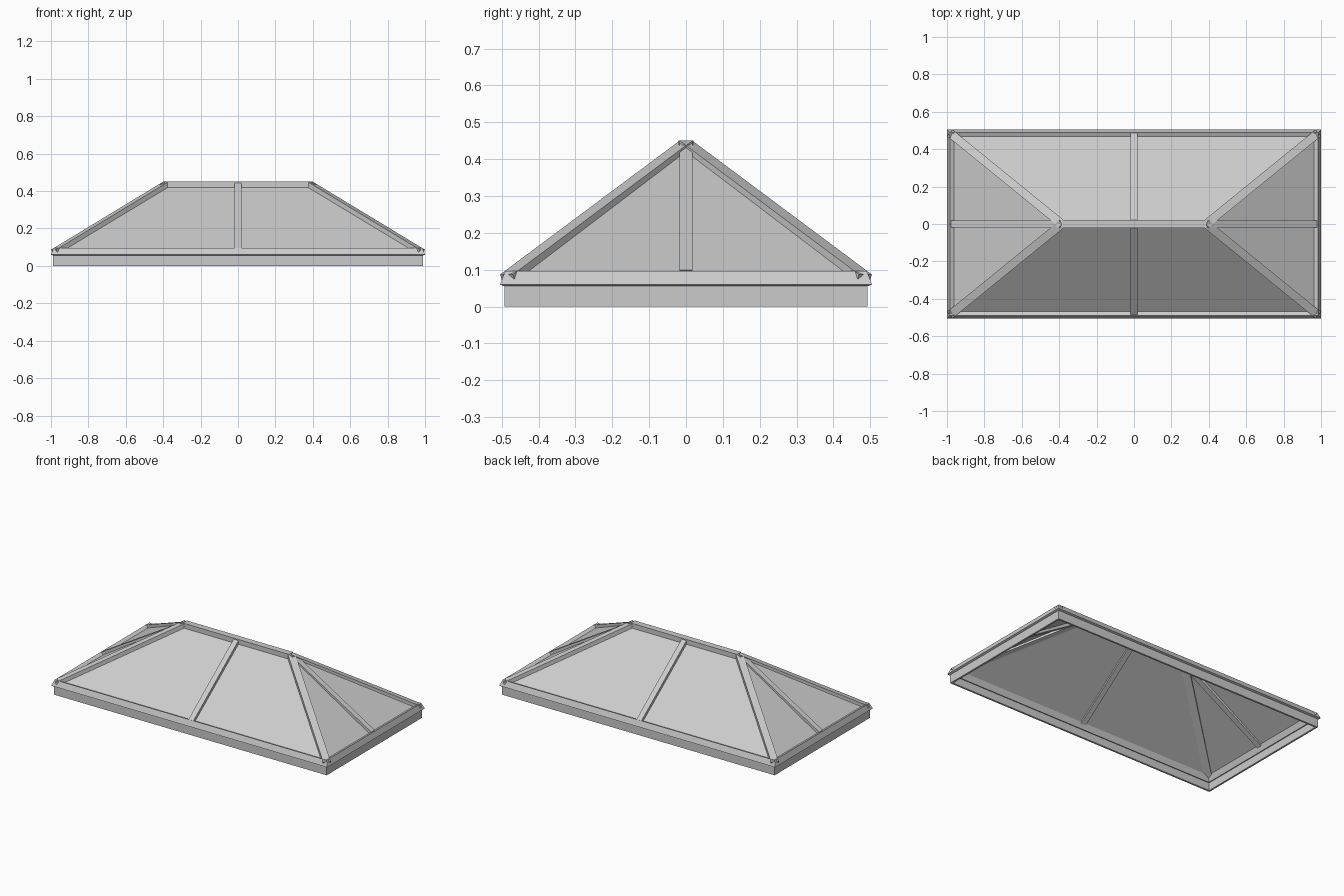
import bpy, bmesh
from mathutils import Vector

if "Cube" in bpy.data.objects:
    bpy.data.objects.remove(bpy.data.objects["Cube"])


def make(name, verts, faces):
    me = bpy.data.meshes.new(name)
    me.from_pydata([tuple(v) for v in verts], [], faces)
    bm = bmesh.new()
    bm.from_mesh(me)
    bmesh.ops.recalc_face_normals(bm, faces=bm.faces)
    bm.to_mesh(me)
    bm.free()
    ob = bpy.data.objects.new(name, me)
    bpy.context.collection.objects.link(ob)
    return ob


def ring(name, profile):
    """Mitred rectangular frame; profile is (inset, z) from the outer rectangle."""
    n = len(profile)
    verts = [(sx * (1.0 - d), sy * (0.505 - d), z)
             for sx, sy in ((-1, -1), (1, -1), (1, 1), (-1, 1)) for d, z in profile]
    faces = [(i * n + j, i * n + (j + 1) % n,
              (i + 1) % 4 * n + (j + 1) % n, (i + 1) % 4 * n + j)
             for i in range(4) for j in range(n)]
    return make(name, verts, faces)


def bar(name, p, q, width, depth):
    """Box whose top centre line runs from p to q."""
    p, q = Vector(p), Vector(q)
    d = (q - p).normalized()
    side = d.cross(Vector((0, 0, 1))).normalized()
    up = side.cross(d)
    verts = [e + side * s * width / 2 - up * t
             for e in (p, q) for s, t in ((-1, 0), (1, 0), (1, depth), (-1, depth))]
    faces = [(0, 1, 2, 3), (4, 5, 6, 7)] + \
            [(j, (j + 1) % 4, 4 + (j + 1) % 4, 4 + j) for j in range(4)]
    return make(name, verts, faces)


# Upstand curb and tilted eave frame
ring("curb", [(0.012, 0), (0.012, 0.06), (0.024, 0.06), (0.024, 0)])
ring("eave_frame", [(0, 0.06), (0.015, 0.097), (0.05, 0.082), (0.035, 0.046)])

# Glazing: four sloping panes
gx, gy, gz, rx, rz = 0.968, 0.473, 0.083, 0.40, 0.434
glass = make("glass_panes",
             [(-gx, -gy, gz), (gx, -gy, gz), (gx, gy, gz), (-gx, gy, gz),
              (-rx, 0, rz), (rx, 0, rz)],
             [(0, 1, 5, 4), (1, 2, 5), (2, 3, 4, 5), (3, 0, 4)])
for f in glass.data.polygons:
    if f.normal.z < 0:
        glass.data.flip_normals()
        break
mod = glass.modifiers.new("thickness", "SOLIDIFY")
mod.thickness = 0.006
mod.offset = -1

# Ridge, hip bars and mid-span glazing bars
bar("ridge_bar", (-0.385, 0, 0.45), (0.385, 0, 0.45), 0.042, 0.035)
for s in (-1, 1):
    bar("end_glazing_bar", (s * 0.978, 0, 0.099), (s * 0.395, 0, 0.447), 0.036, 0.035)
    bar("side_glazing_bar", (0, s * 0.487, 0.095), (0, s * 0.012, 0.449), 0.036, 0.035)
    for t in (-1, 1):
        bar("hip_bar", (s * 0.985, t * 0.487, 0.087), (s * 0.386, 0, 0.45), 0.045, 0.035)
